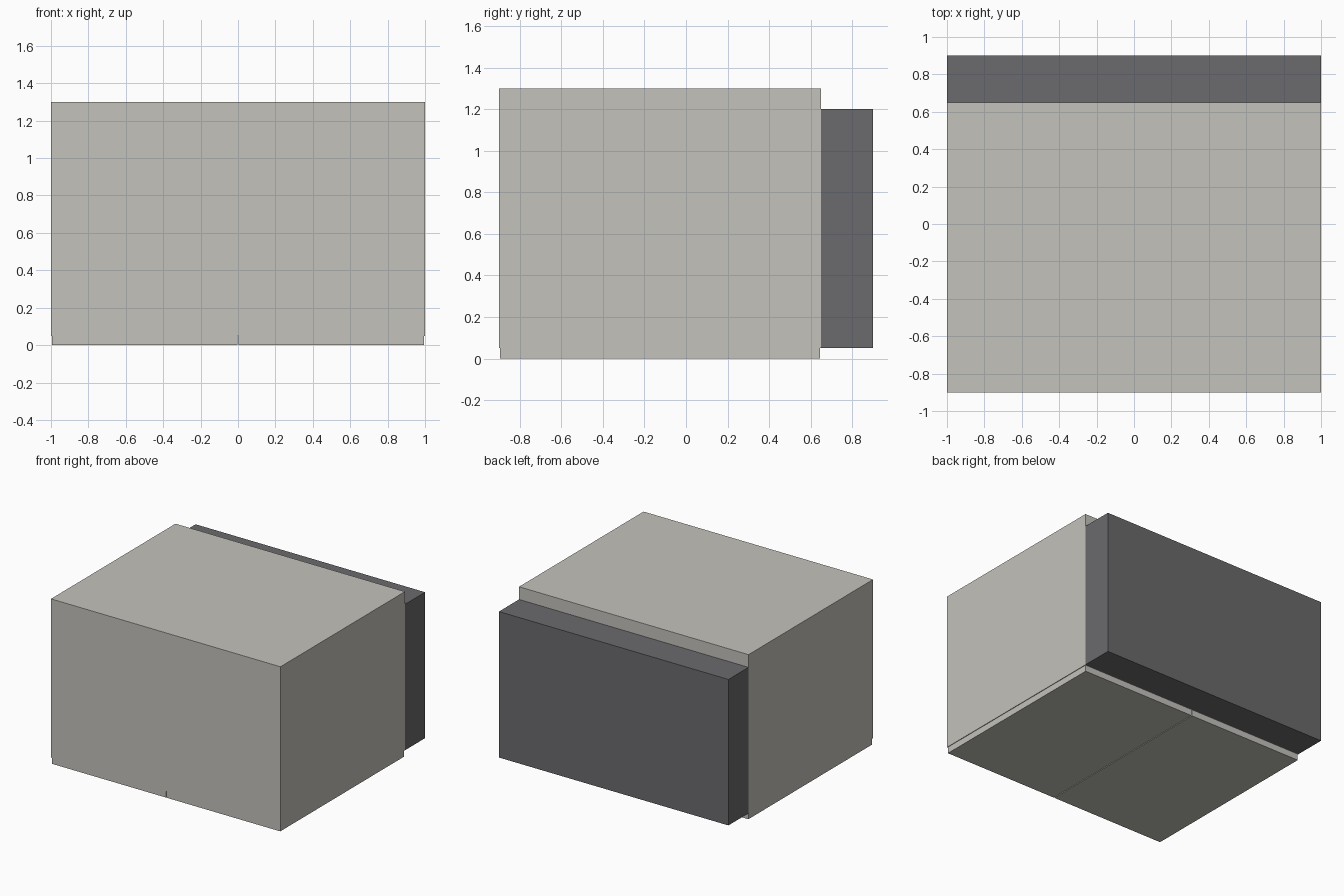
import bpy
import bmesh
from mathutils import Vector

if "Cube" in bpy.data.objects:
    bpy.data.objects.remove(bpy.data.objects["Cube"])


def material(name, rgb):
    mat = bpy.data.materials.new(name)
    mat.diffuse_color = (*rgb, 1.0)
    mat.use_nodes = True
    mat.node_tree.nodes["Principled BSDF"].inputs["Base Color"].default_value = mat.diffuse_color
    return mat


def box(name, low, high, mat):
    """Axis-aligned box between two corners."""
    low, high = Vector(low), Vector(high)
    bm = bmesh.new()
    bmesh.ops.create_cube(bm, size=1.0)
    bmesh.ops.scale(bm, vec=high - low, verts=bm.verts)
    bmesh.ops.translate(bm, vec=(low + high) / 2, verts=bm.verts)
    mesh = bpy.data.meshes.new(name)
    bm.to_mesh(mesh)
    bm.free()
    mesh.materials.append(mat)
    obj = bpy.data.objects.new(name, mesh)
    bpy.context.collection.objects.link(obj)
    return obj


light_grey = material("light warm grey", (0.55, 0.54, 0.50))
dark_grey = material("dark grey", (0.145, 0.143, 0.150))

# Main body
box("main_body", (-1, -0.9, 0.05), (1, 0.65, 1.3), light_grey)

# Lower block on the back
box("back_block", (-1, 0.65, 0.05), (1, 0.9, 1.2), dark_grey)

# Two floor panels, slightly inset, with a narrow seam along the middle
for name, x0, x1 in (("left_floor_panel", -0.995, -0.003),
                     ("right_floor_panel", 0.003, 0.995)):
    box(name, (x0, -0.895, 0), (x1, 0.645, 0.05), light_grey)
